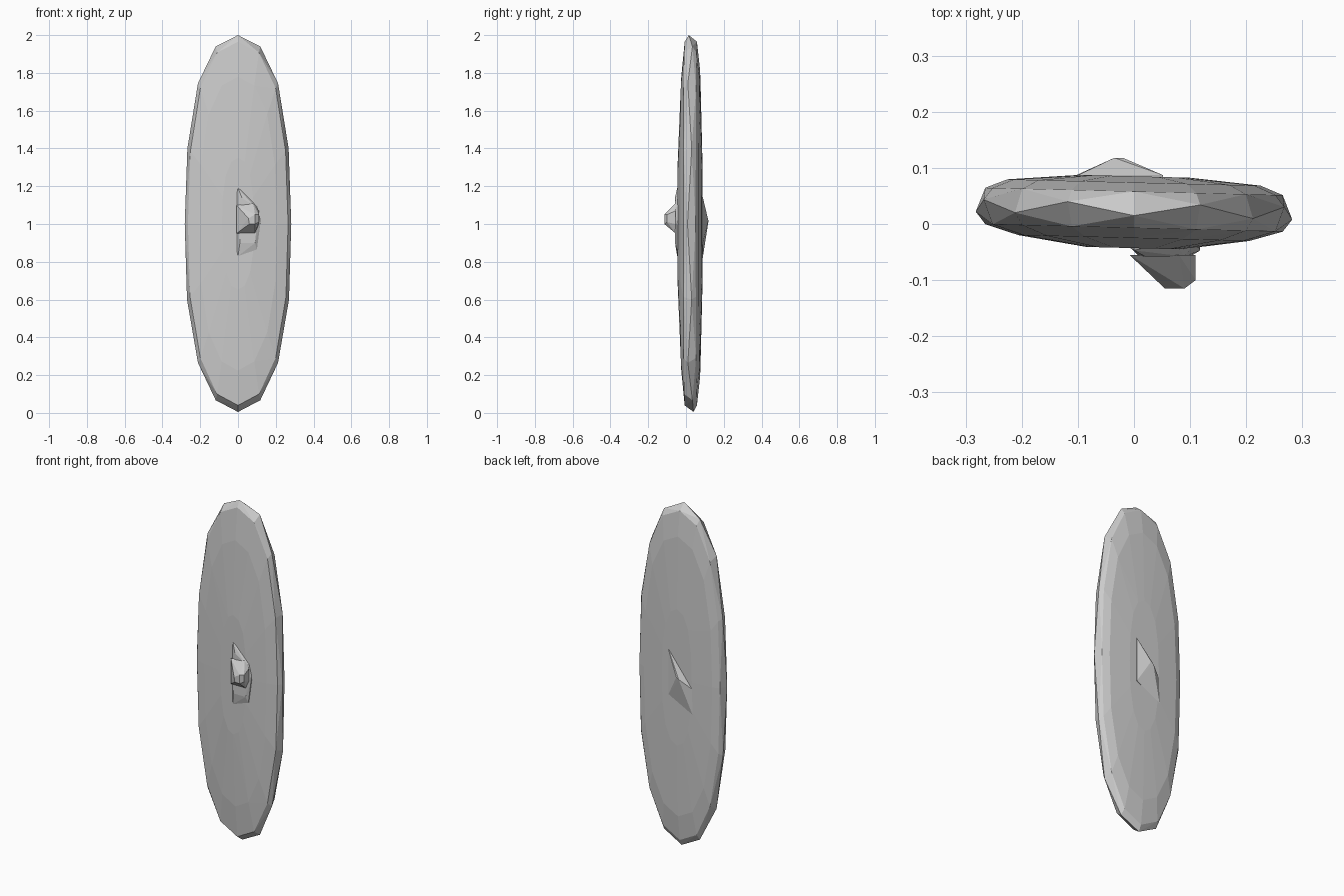
import bpy
import bmesh
from mathutils import Vector

cube = bpy.data.objects.get("Cube")
if cube:
    bpy.data.objects.remove(cube, do_unlink=True)

grey = bpy.data.materials.new("plain grey")
grey.use_nodes = True
colour = (0.6, 0.6, 0.6, 1)
grey.diffuse_color = colour
grey.node_tree.nodes["Principled BSDF"].inputs["Base Color"].default_value = colour


def add_part(name, bm):
    bmesh.ops.recalc_face_normals(bm, faces=bm.faces[:])
    mesh = bpy.data.meshes.new(name)
    bm.to_mesh(mesh)
    bm.free()
    mesh.materials.append(grey)
    obj = bpy.data.objects.new(name, mesh)
    bpy.context.collection.objects.link(obj)


def convex_part(name, points):
    """Faceted solid wrapped around a few points."""
    bm = bmesh.new()
    for p in points:
        bm.verts.new(p)
    result = bmesh.ops.convex_hull(bm, input=bm.verts[:])
    loose = [v for v in result["geom_interior"] if isinstance(v, bmesh.types.BMVert)]
    bmesh.ops.delete(bm, geom=loose, context="VERTS")
    add_part(name, bm)


def layer(outline, y):
    return [Vector((x, y, z)) for x, z in outline]


# Tall faceted oval body: half outline mirrored, then stacked in layers
half = [(0, 2), (0.118, 1.94), (0.212, 1.745), (0.268, 1.4),
        (0.282, 1), (0.27, 0.6), (0.212, 0.265), (0.118, 0.067), (0, 0.005)]
outline = half + [(-x, z) for x, z in half[-2:0:-1]]
layers = [(0.3, 0.35, -0.043), (0.73, 0.78, -0.025), (0.94, 0.965, -0.007),
          (1, 1, 0.026), (0.94, 0.965, 0.058), (0.8, 0.82, 0.074), (0.35, 0.4, 0.085)]
body = []
for sx, sz, y in layers:
    for i, (x, z) in enumerate(outline):
        wobble = 0.011 * (-1) ** (i + 1) if sx == 1 else 0
        if sx == 1 and i == len(half) - 1:
            wobble = 0.014
        px = x * sx
        body.append((px, y + wobble - 0.025 * px, 1 + (z - 1) * sz))
convex_part("shield_body", body)

# Low plate on the front
plate = [(0, 1.19), (0.07, 1.14), (0.11, 1.09), (0.118, 1.0),
         (0.1, 0.865), (0, 0.83), (-0.02, 0.92), (-0.02, 1.1)]
convex_part("front_plate", layer(plate, -0.03) + layer(plate[:1] + plate[3:6], -0.047)
            + layer([(0.02, 1.14), (0.09, 1.09), (0.1, 1.0), (0.09, 0.9), (0.01, 0.9)], -0.058))

# Blunt knob on the front plate
knob = [(-0.008, 1.1), (0.08, 1.11), (0.11, 1.07), (0.11, 1.0), (0.09, 0.95), (-0.008, 0.95)]
tip = [(0.055, 1.03), (0.09, 1.05), (0.09, 1.0), (0.06, 1.0)]
convex_part("front_knob", layer(knob, -0.055) + layer(tip, -0.115)
            + layer([(0.11, 1.05), (0.11, 1.01)], -0.1))

# Skewed pyramid on the back
base = [(0.052, 1.15), (-0.1, 0.96), (-0.103, 0.81), (0.052, 0.89)]
convex_part("back_stud", layer(base, 0.07) + layer(base, 0.087)
            + layer([(-0.02, 1.02), (-0.035, 1.01)], 0.118))
